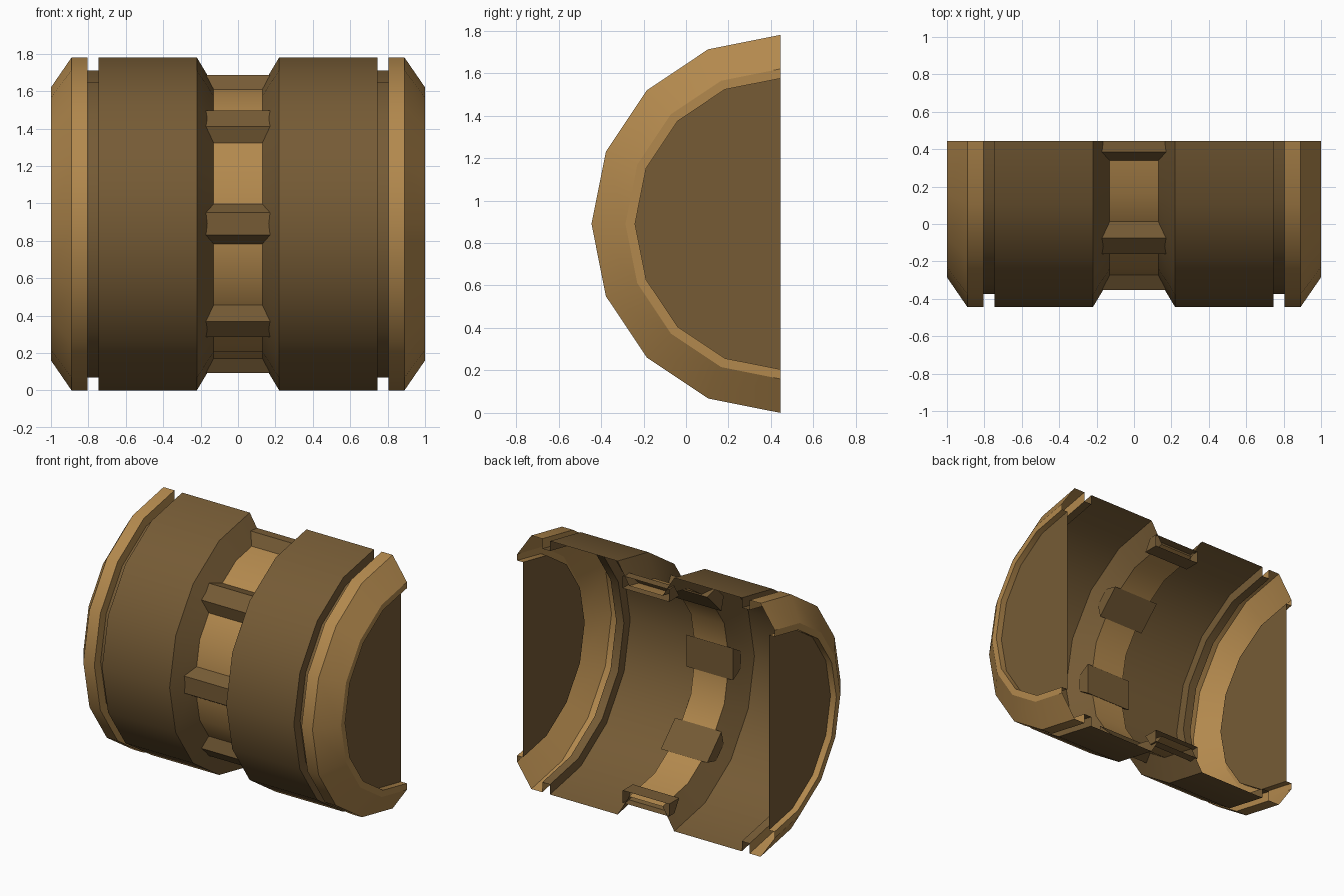
import bpy
from math import pi, sin, cos, radians

if "Cube" in bpy.data.objects:
    bpy.data.objects.remove(bpy.data.objects["Cube"])

CY, CZ = 0.445, 0.89      # axis of the half drum
STEPS = 8                 # facets across the half circle


def material(name, color):
    m = bpy.data.materials.new(name)
    m.diffuse_color = (*color, 1)
    m.use_nodes = True
    m.node_tree.nodes["Principled BSDF"].inputs["Base Color"].default_value = m.diffuse_color
    return m


light = material("light_bronze", (0.45, 0.25, 0.075))
dark = material("dark_bronze", (0.18, 0.105, 0.036))


def place(x, r, a, t=0.0):
    """Point at radius r and angle a (0 = up, 90 = front), shifted t along the tangent."""
    return (x, CY - r * sin(a) - t * cos(a), CZ + r * cos(a) - t * sin(a))


def make(name, verts, faces, mat, mirror=False, smooth=True):
    me = bpy.data.meshes.new(name)
    me.from_pydata(verts, [], faces)
    me.materials.append(mat)
    ob = bpy.data.objects.new(name, me)
    bpy.context.collection.objects.link(ob)
    if smooth:
        bpy.ops.object.select_all(action='DESELECT')
        ob.select_set(True)
        bpy.context.view_layer.objects.active = ob
        bpy.ops.object.shade_smooth_by_angle(angle=radians(30))
    if mirror:
        mod = ob.modifiers.new("mirror", 'MIRROR')
        mod.use_mirror_merge = False
    return ob


def half_lathe(name, profile, mat, mirror=True):
    """Sweep an (x, radius) profile through the front half circle."""
    n = STEPS + 1
    verts = [place(x, r, pi * j / STEPS) for x, r in profile for j in range(n)]
    faces = [(i * n + j, i * n + j + 1, (i + 1) * n + j + 1, (i + 1) * n + j)
             for i in range(len(profile) - 1) for j in range(STEPS)]
    return make(name, verts, faces, mat, mirror)


# Drum bodies: sloped shoulder, wide band and groove
half_lathe("drum_body", [(0.13, 0.74), (0.22, 0.89), (0.745, 0.89),
                         (0.745, 0.82), (0.805, 0.82)], dark)

# Chamfered end rims with an inner lip
half_lathe("end_rim", [(0.805, 0.82), (0.805, 0.89), (0.89, 0.89), (1.0, 0.73),
                       (1.0, 0.685), (0.955, 0.685)], light)

# Recessed end caps
make("end_cap", [place(0.955, 0.685, pi * j / STEPS) for j in range(STEPS + 1)],
     [tuple(range(STEPS + 1))[::-1]], dark, mirror=True, smooth=False).data.flip_normals()

# Narrow neck between the drums
half_lathe("neck", [(-0.13, 0.74), (0.13, 0.74)], light, mirror=False)

# Ribs across the neck; the first and last are cut in half at the open back
section = [(-0.112, 0.71), (-0.06, 0.797), (0.06, 0.797), (0.112, 0.71)]
for k in range(5):
    pts = section
    if k == 0:
        pts = [(max(t, 0), r) for t, r in section]
    elif k == 4:
        pts = [(min(t, 0), r) for t, r in section]
    a = k * pi / 4
    verts = [place(x, r, a, t) for x in (-0.18, 0.18) for t, r in pts]
    faces = [(i, (i + 1) % 4, 4 + (i + 1) % 4, 4 + i) for i in range(4)
             if not (k == 0 and i == 0 or k == 4 and i == 2)]
    faces += [(3, 2, 1, 0), (4, 5, 6, 7)]
    make(f"neck_rib_{k + 1}", verts, faces, dark, smooth=False)
